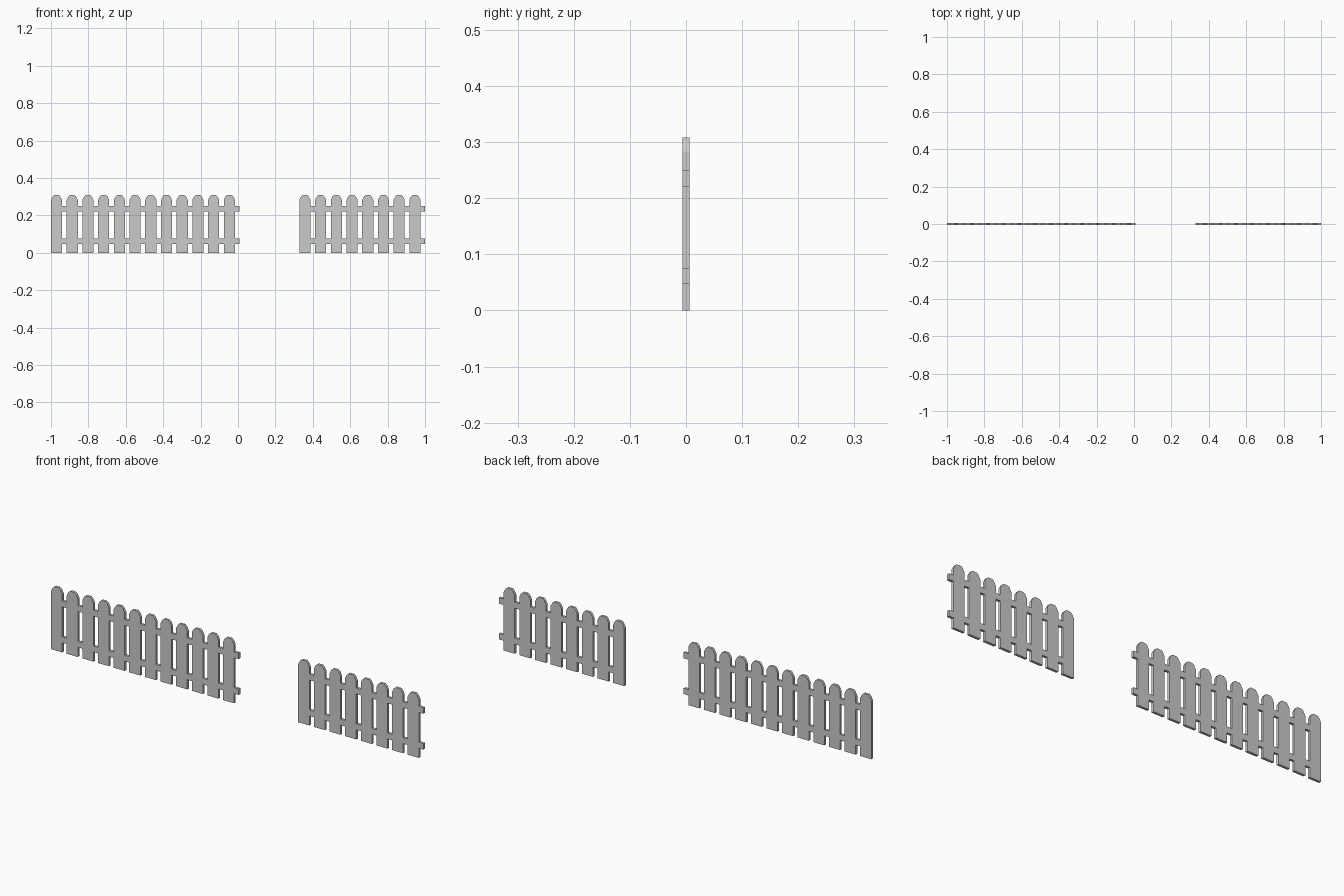
import bpy, bmesh

if "Cube" in bpy.data.objects:
    bpy.data.objects.remove(bpy.data.objects["Cube"])

PITCH, WIDTH, HALF_T = 0.084, 0.0595, 0.0062
RAILS = [(0.047, 0.076), (0.221, 0.25)]

# Left half of the picket top: shoulder, slanted side, flat cap
TOP = [(0.0, 0.283), (0.010, 0.302), (0.018, 0.3085)]


def prism(bm, outline):
    """Extrude an x-z outline through the fence thickness."""
    face = bm.faces.new([bm.verts.new((x, -HALF_T, z)) for x, z in outline])
    ext = bmesh.ops.extrude_face_region(bm, geom=[face], use_keep_orig=True)
    verts = [g for g in ext["geom"] if isinstance(g, bmesh.types.BMVert)]
    bmesh.ops.translate(bm, verts=verts, vec=(0, 2 * HALF_T, 0))


def fence(name, x_start, count):
    bm = bmesh.new()
    for i in range(count):
        x = x_start + i * PITCH
        # Picket
        outline = [(x, 0), (x + WIDTH, 0)]
        outline += [(x + WIDTH - dx, z) for dx, z in TOP]
        outline += [(x + dx, z) for dx, z in reversed(TOP)]
        prism(bm, outline)
        # Flush rail pieces spanning the gap to the right
        for z0, z1 in RAILS:
            a, b = x + WIDTH, x + PITCH
            prism(bm, [(a, z0), (b, z0), (b, z1), (a, z1)])
    bmesh.ops.recalc_face_normals(bm, faces=bm.faces[:])
    mesh = bpy.data.meshes.new(name)
    bm.to_mesh(mesh)
    bm.free()
    bpy.context.collection.objects.link(bpy.data.objects.new(name, mesh))


# Long and short fence sections with an opening between them
fence("long_fence_section", -1.0, 12)
fence("short_fence_section", 1.0 - 8 * PITCH, 8)
